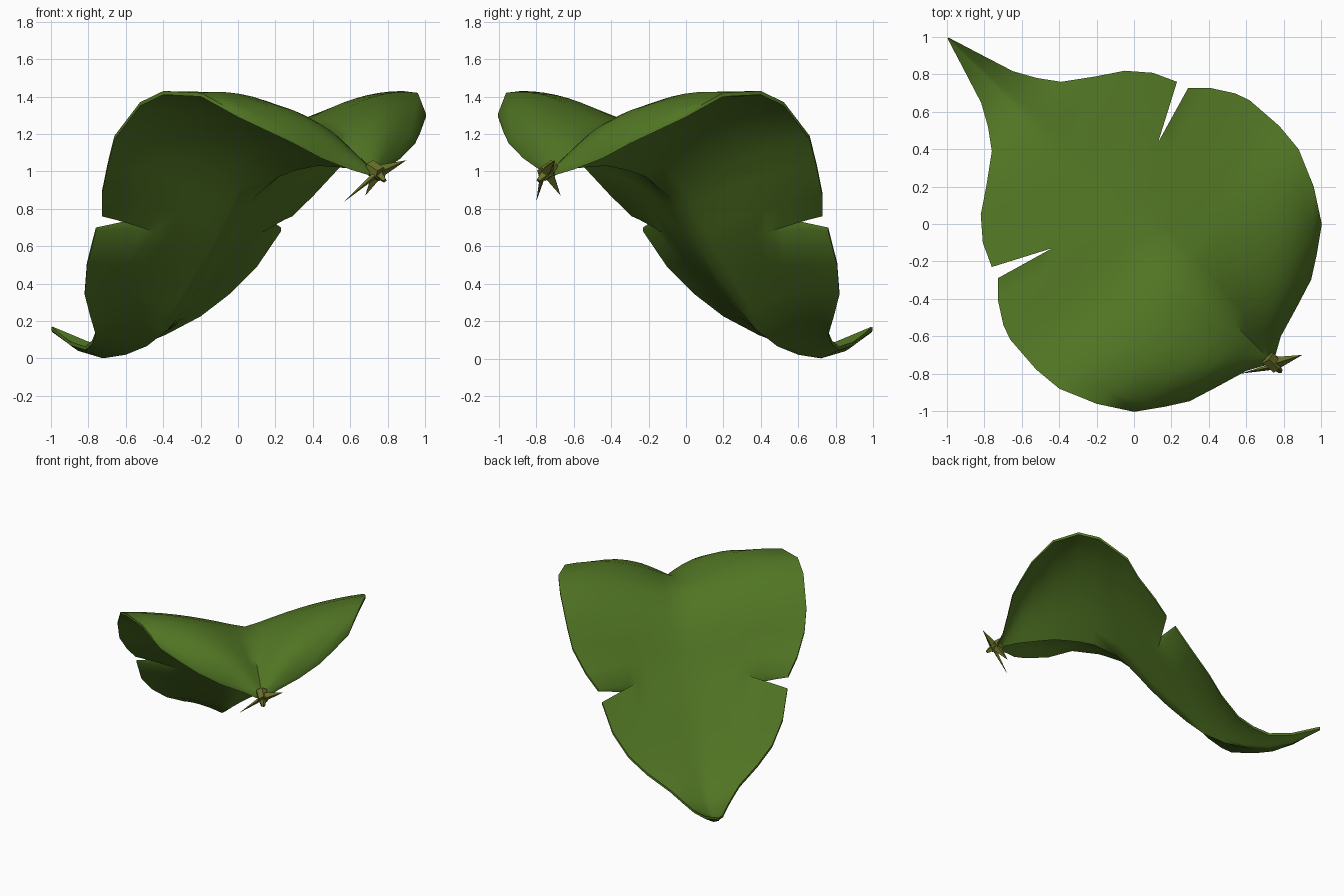
import bpy, bmesh, math
from collections import Counter
from mathutils import Vector

if "Cube" in bpy.data.objects:
    bpy.data.objects.remove(bpy.data.objects["Cube"])

R2 = math.sqrt(2)


def material(name, col):
    m = bpy.data.materials.new(name)
    m.diffuse_color = (*col, 1)
    m.use_nodes = True
    m.node_tree.nodes["Principled BSDF"].inputs["Base Color"].default_value = m.diffuse_color
    return m


green = material("leaf green", (0.081, 0.176, 0.017))
olive = material("stem olive", (0.14, 0.16, 0.022))

# midrib along the leaf: (distance along, top z, underside z)
KEEL = [(-1.03, 1.0, .98), (-.9, 1.09, 1.01), (-.8, 1.155, 1.02), (-.6, 1.235, 1.03),
        (-.45, 1.25, 1.01), (-.3, 1.23, .97), (-.2, 1.185, .92), (-.1, 1.11, .84),
        (0, 1.0, .72), (.1, .865, .59), (.2, .735, .47), (.3, .61, .36), (.5, .38, .17),
        (.7, .18, .06), (.85, .075, .02), (1.03, .022, .0), (1.25, .07, .05), (1.42, .17, .15)]

# leaf ribs: (midrib u, edge u, edge half width, edge z, bulge)
RIBS = [(-1.03, -1.03, .04, 1.0, 0), (-1.0, -.98, .13, 1.03, .02), (-.96, -.93, .30, 1.09, .05),
        (-.90, -.88, .46, 1.17, .08), (-.84, -.81, .57, 1.23, .10), (-.75, -.71, .71, 1.31, .10),
        (-.60, -.54, .82, 1.42, .07), (-.43, -.34, .905, 1.43, .05), (-.30, -.18, .92, 1.37, .04),
        (-.13, .03, .905, 1.19, .02), (-.05, .11, .877, 1.04, .01), (.05, .23, .80, .89, -.02),
        (.12, .31, .72, .78, -.04), (.12, .375, .70, .70, -.04),
        (.25, .50, .643, .51, 0), (.40, .615, .544, .36, 0), (.53, .70, .417, .245, 0),
        (.69, .813, .262, .145, 0), (.85, .92, .184, .095, 0), (1.02, 1.035, .12, .065, 0),
        (1.2, 1.2, .068, .09, 0), (1.405, 1.405, .004, .17, 0)]
NOTCH = 12      # rib where the tear starts
N = 9           # segments per half
CUT = 5         # segments left whole at the tear
S0 = CUT / N


def keel_z(u, k):
    for a, b in zip(KEEL, KEEL[1:]):
        if u <= b[0]:
            return a[k] + (b[k] - a[k]) * (u - a[0]) / (b[0] - a[0])
    return KEEL[-1][k]


def rib_point(i, s):
    uk, ue, ve, ze, bulge = RIBS[i]
    if i == NOTCH + 1:
        return rib_point(NOTCH, S0).lerp(Vector((ue, ve, ze)), (s - S0) / (1 - S0))
    zk = keel_z(uk, 1)
    t = (math.sqrt(s * s + .01) - .1) / (math.sqrt(1.01) - .1)   # rounded valley
    return Vector((uk + (ue - uk) * t, ve * s, zk + (ze - zk) * t + bulge * 4 * s * (1 - s)))


# leaf blade: top and thicker-ribbed underside, symmetric about the diagonal midrib
bm = bmesh.new()
top, low = {}, {}
for i in range(len(RIBS)):
    for j in range(-N, N + 1):
        if i == NOTCH + 1 and abs(j) <= CUT:
            top[i, j], low[i, j] = top[NOTCH, j], low[NOTCH, j]
            continue
        s = abs(j) / N
        u, v, z = rib_point(i, s)
        v = -v if j < 0 else v
        uk = RIBS[i][0]
        rib = keel_z(uk, 1) - keel_z(uk, 2) - .02
        drop = .02 + max(rib, 0) * (1 - s) ** 1.5
        x, y = (v - u) / R2, (u + v) / R2
        top[i, j] = bm.verts.new((x, y, z))
        low[i, j] = bm.verts.new((x, y, z - drop))
under = {top[k]: low[k] for k in top}
edges = []
for i in range(len(RIBS) - 1):
    if i == NOTCH:
        continue
    for j in range(-N, N):
        q = [top[i, j], top[i, j + 1], top[i + 1, j + 1], top[i + 1, j]]
        bm.faces.new(q)
        bm.faces.new([under[p] for p in reversed(q)])
        edges += list(zip(q, q[1:] + q[:1]))
# rim walls on every open edge
have = Counter(edges)
for a, b in edges:
    if (b, a) not in have:
        bm.faces.new((b, a, under[a], under[b]))
me = bpy.data.meshes.new("leaf_blade")
bm.to_mesh(me)
bm.free()
leaf = bpy.data.objects.new("leaf_blade", me)
bpy.context.collection.objects.link(leaf)
me.materials.append(green)
bpy.context.view_layer.objects.active = leaf
leaf.select_set(True)
bpy.ops.object.shade_smooth_by_angle(angle=math.radians(50))


# stem: small knot with torn spikes
def cone(name, a, b, r1, r2, sides):
    a, b = Vector(a), Vector(b)
    d = b - a
    bpy.ops.mesh.primitive_cone_add(vertices=sides, radius1=r1, radius2=r2, depth=d.length,
                                    location=(a + b) / 2,
                                    rotation=d.to_track_quat('Z', 'Y').to_euler())
    o = bpy.context.object
    o.name = name
    o.data.materials.append(olive)


cone("stem_knot", (.71, -.71, 1.02), (.765, -.765, .985), .045, .04, 6)
cone("stem_spike_side", (.755, -.745, 1.0), (.90, -.70, 1.06), .035, 0, 4)
cone("stem_spike_down", (.75, -.74, 1.0), (.68, -.67, .87), .04, 0, 4)
cone("stem_spike_long", (.755, -.76, 1.0), (.57, -.80, .84), .018, 0, 4)
cone("stem_spike_stub", (.74, -.74, 1.0), (.785, -.79, .95), .035, .012, 4)
